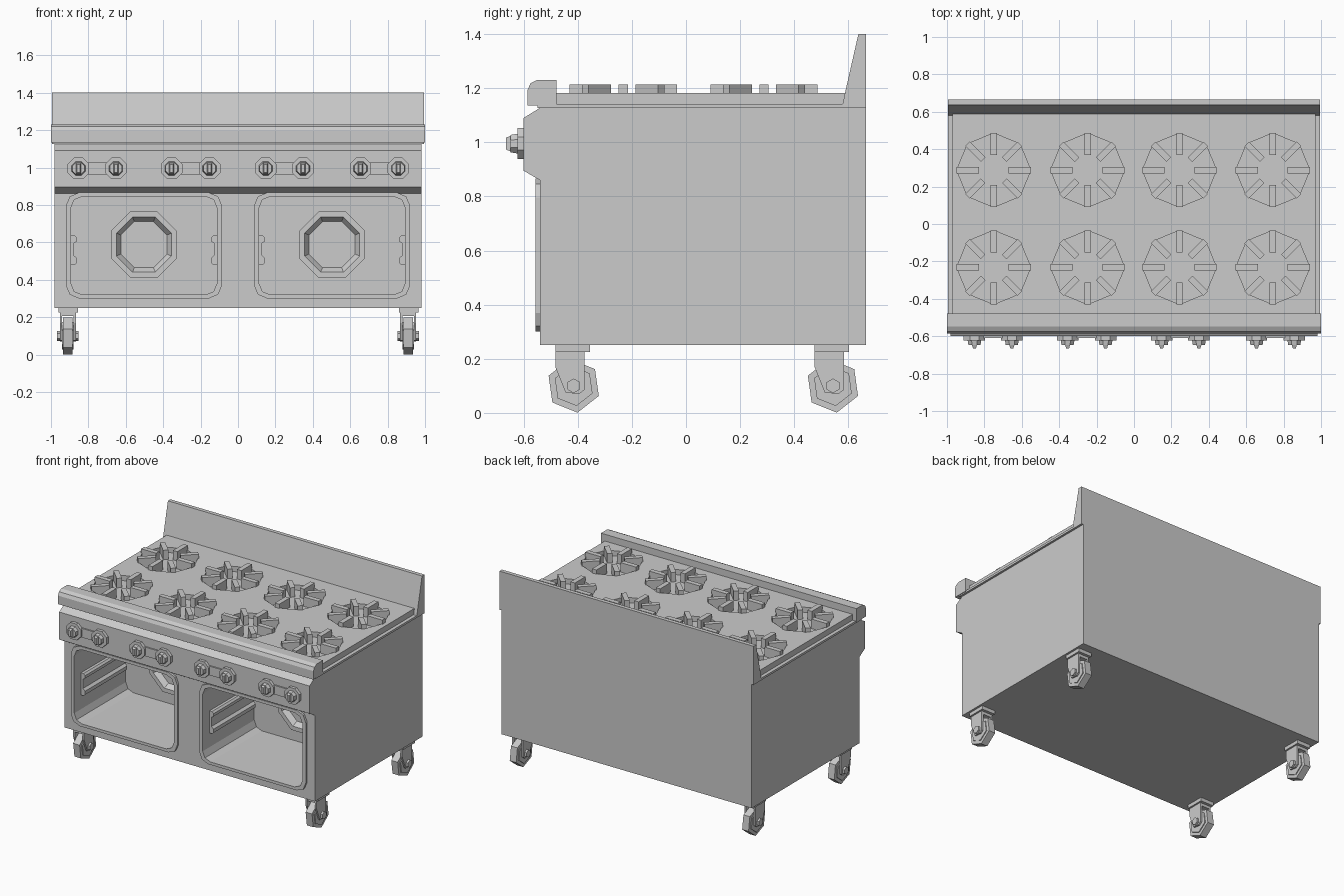
import bpy, bmesh, math
from mathutils import Matrix, Vector

cube = bpy.data.objects.get("Cube")
if cube:
    bpy.data.objects.remove(cube, do_unlink=True)

# One brushed metal colour for everything
steel = bpy.data.materials.new("steel grey")
steel.use_nodes = True
steel.diffuse_color = (0.6, 0.6, 0.6, 1)
steel.node_tree.nodes["Principled BSDF"].inputs["Base Color"].default_value = (0.6, 0.6, 0.6, 1)


def place(axis, p, t):
    """Put a 2D profile point at distance t along the axis."""
    u, v = p
    return {"x": (t, u, v), "y": (u, t, v), "z": (u, v, t)}[axis]


def loft(name, axis, sections):
    """Skin a list of (profile, distance) sections and cap both ends."""
    bm = bmesh.new()
    rings = [[bm.verts.new(place(axis, p, t)) for p in pts] for pts, t in sections]
    for a, b in zip(rings, rings[1:]):
        n = len(a)
        for i in range(n):
            bm.faces.new((a[i], a[(i + 1) % n], b[(i + 1) % n], b[i]))
    bm.faces.new(rings[0])
    bm.faces.new(rings[-1])
    bmesh.ops.recalc_face_normals(bm, faces=bm.faces)
    mesh = bpy.data.meshes.new(name)
    bm.to_mesh(mesh)
    bm.free()
    mesh.materials.append(steel)
    obj = bpy.data.objects.new(name, mesh)
    bpy.context.collection.objects.link(obj)
    return obj


def prism(name, axis, pts, t0, t1):
    return loft(name, axis, [(pts, t0), (pts, t1)])


def rect(u0, u1, v0, v1):
    return [(u0, v0), (u1, v0), (u1, v1), (u0, v1)]


def box(name, x0, x1, y0, y1, z0, z1):
    return prism(name, "z", rect(x0, x1, y0, y1), z0, z1)


def ngon(n, r, cu=0, cv=0, turn=0):
    angles = [math.radians(turn) + math.tau * i / n for i in range(n)]
    return [(cu + r * math.cos(a), cv + r * math.sin(a)) for a in angles]


def rounded(u0, u1, v0, v1, r):
    """Rectangle with two-segment rounded corners."""
    pts = []
    corners = [(u1 - r, v1 - r), (u0 + r, v1 - r), (u0 + r, v0 + r), (u1 - r, v0 + r)]
    for i, (u, v) in enumerate(corners):
        for k in range(3):
            a = math.radians(90 * i + 45 * k)
            pts.append((u + r * math.cos(a), v + r * math.sin(a)))
    return pts


def cut(obj, cutter):
    mod = obj.modifiers.new("cut", "BOOLEAN")
    mod.operation = "DIFFERENCE"
    mod.solver = "EXACT"
    mod.object = cutter
    bpy.context.view_layer.objects.active = obj
    bpy.ops.object.modifier_apply(modifier=mod.name)


def discard(cutter):
    bpy.data.objects.remove(cutter, do_unlink=True)


# Cabinet with two open ovens
body = box("cabinet", -0.98, 0.98, -0.54, 0.665, 0.25, 1.127)
OVEN_BACK = 0.02
for side, cx in (("right", -0.503), ("left", 0.503)):
    frame = prism(side + "_oven_frame", "y",
                  rounded(cx - 0.417, cx + 0.417, 0.30, 0.866, 0.07), -0.556, -0.535)
    opening = prism("oven_cutter", "y",
                    rounded(cx - 0.39, cx + 0.39, 0.32, 0.845, 0.06), -0.7, OVEN_BACK)
    cut(body, opening)
    cut(frame, opening)
    discard(opening)

    # Fan housing on the oven's back wall
    def octagon(flat):
        return ngon(8, flat / math.cos(math.pi / 8), cx, 0.588, 22.5)
    loft(side + "_oven_fan", "y", [
        (octagon(0.176), OVEN_BACK + 0.01), (octagon(0.176), OVEN_BACK - 0.04),
        (octagon(0.147), OVEN_BACK - 0.04), (octagon(0.123), OVEN_BACK - 0.005)])

    # Shelf rails on both side walls
    for s in (-1, 1):
        wall = cx + s * 0.395
        rail = [(wall, 0.48), (wall - s * 0.025, 0.48), (wall - s * 0.037, 0.49),
                (wall - s * 0.037, 0.515), (wall - s * 0.02, 0.53), (wall - s * 0.02, 0.595),
                (wall - s * 0.037, 0.605), (wall - s * 0.037, 0.625),
                (wall - s * 0.025, 0.637), (wall, 0.637)]
        prism(side + "_oven_rail", "y", rail, -0.48, OVEN_BACK - 0.03)

# Control panel, front rail and backsplash, drawn as side profiles
prism("control_panel", "x", [(-0.53, 1.127), (-0.54, 1.127), (-0.6, 1.09), (-0.6, 0.895),
                             (-0.54, 0.86), (-0.53, 0.86)], -0.98, 0.98)
prism("front_rail", "x", [(-0.478, 1.135), (-0.585, 1.135), (-0.585, 1.195), (-0.574, 1.218),
                          (-0.548, 1.231), (-0.478, 1.231)], -1, 1)
prism("backsplash", "x", [(0.665, 1.127), (0.665, 1.4), (0.637, 1.4), (0.587, 1.18),
                          (0.579, 1.142), (0.579, 1.127)], -0.995, 0.995)

# Cooktop: wide slab, then a deck with octagonal burner wells
box("cooktop_slab", -0.995, 0.995, -0.548, 0.6, 1.127, 1.142)
deck = box("cooktop_deck", -0.97, 0.97, -0.5, 0.6, 1.14, 1.183)
FINGER = rect(0.08, 0.198, -0.017, 0.017)
for x in (-0.75, -0.248, 0.243, 0.742):
    for y in (-0.232, 0.288):
        well = prism("well_cutter", "z", ngon(8, 0.198, x, y), 1.146, 1.3)
        cut(deck, well)
        discard(well)
        for k in range(8):
            turn = Matrix.Rotation(k * math.pi / 4, 2)
            pts = [tuple(turn @ Vector(p) + Vector((x, y))) for p in FINGER]
            prism("burner_finger", "z", pts, 1.144, 1.213)

# Knobs in pairs joined by a thin plate
Z_KNOB = 0.995
for a, b in ((-0.853, -0.653), (-0.355, -0.152), (0.148, 0.347), (0.655, 0.857)):
    prism("knob_plate", "y", rect(a, b, Z_KNOB - 0.032, Z_KNOB + 0.032), -0.595, -0.61)
    for x in (a, b):
        prism("knob_base", "y", ngon(8, 0.062, x, Z_KNOB, 22.5), -0.595, -0.622)
        loft("knob_hub", "y", [(ngon(8, 0.04, x, Z_KNOB, 22.5), -0.62),
                               (ngon(8, 0.035, x, Z_KNOB, 22.5), -0.648)])
        loft("knob_grip", "y", [
            (rect(x - 0.014, x + 0.014, Z_KNOB - 0.03, Z_KNOB + 0.03), -0.645),
            (rect(x - 0.008, x + 0.008, Z_KNOB - 0.022, Z_KNOB + 0.022), -0.665)])

# Casters
for x in (-0.91, 0.91):
    for y in (-0.415, 0.543):
        box("caster_plate", x - 0.05, x + 0.055, y - 0.068, y + 0.06, 0.225, 0.252)
        box("caster_yoke", x - 0.043, x + 0.043, y - 0.065, y + 0.04, 0.205, 0.226)
        arm = [(y - 0.068, 0.226), (y + 0.04, 0.226), (y + 0.04, 0.085),
               (y + 0.02, 0.07), (y - 0.03, 0.075), (y - 0.068, 0.17)]
        for s in (-1, 1):
            prism("caster_arm", "x", arm, x + s * 0.03, x + s * 0.043)
        prism("caster_wheel", "x", ngon(6, 0.1, y, 0.1, -82), x - 0.025, x + 0.025)
        prism("caster_hub", "x", ngon(6, 0.075, y, 0.1, -82), x - 0.031, x + 0.031)
        prism("caster_axle", "x", ngon(6, 0.027, y, 0.1, 30), x - 0.057, x + 0.057)
